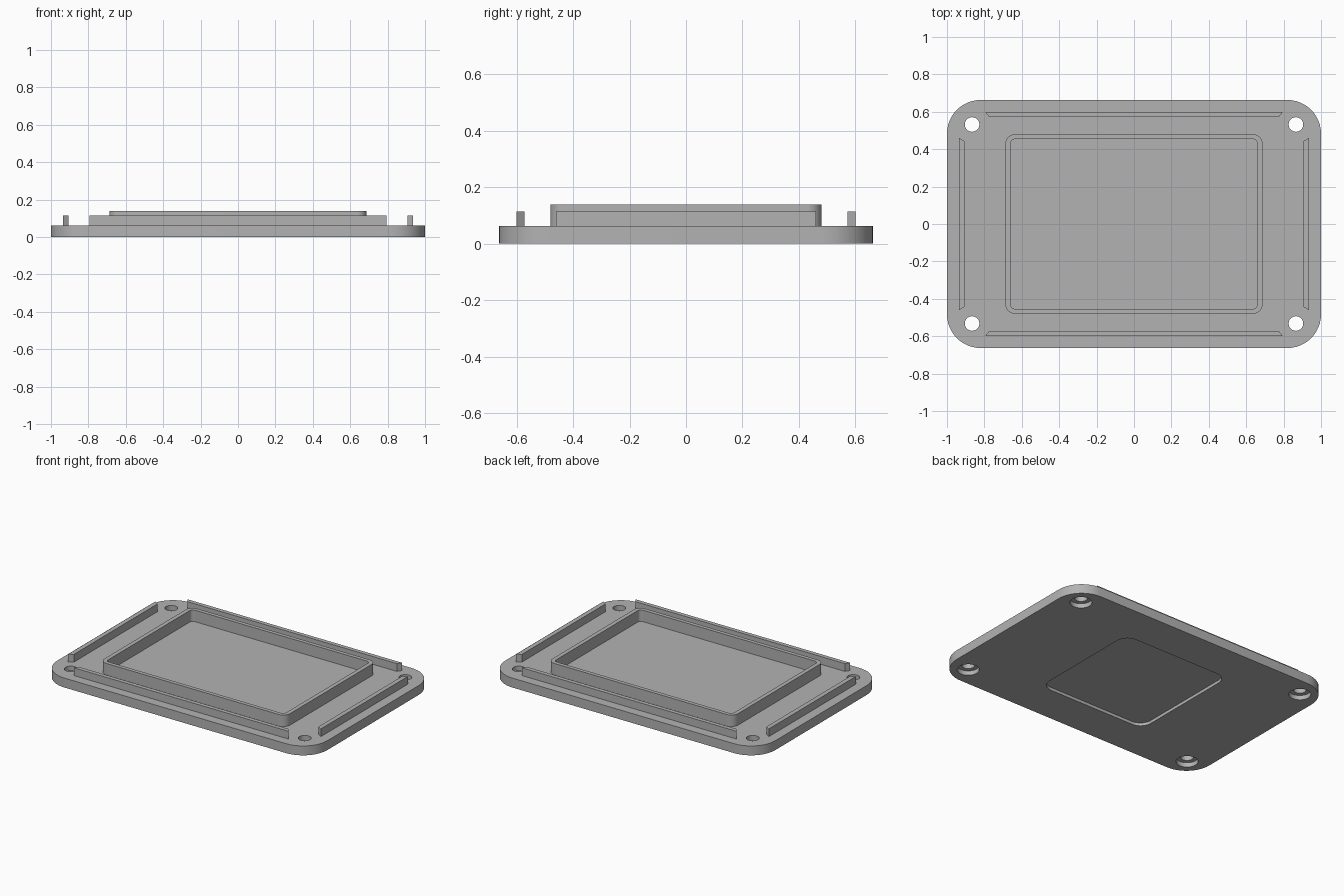
import bpy
import bmesh
from math import sin, cos, pi, radians

if "Cube" in bpy.data.objects:
    bpy.data.objects.remove(bpy.data.objects["Cube"], do_unlink=True)

grey = bpy.data.materials.new("plain grey")
grey.use_nodes = True
colour = (0.45, 0.45, 0.45, 1)
grey.diffuse_color = colour
grey.node_tree.nodes["Principled BSDF"].inputs["Base Color"].default_value = colour

PLATE_TOP = 0.063
SUNK = 0.055  # raised parts start slightly inside the plate


def prism(name, outline, z0, z1):
    """Extrude a flat outline from z0 up to z1."""
    bm = bmesh.new()
    face = bm.faces.new([bm.verts.new((x, y, z0)) for x, y in outline])
    top = bmesh.ops.extrude_face_region(bm, geom=[face])["geom"]
    verts = [v for v in top if isinstance(v, bmesh.types.BMVert)]
    bmesh.ops.translate(bm, verts=verts, vec=(0, 0, z1 - z0))
    bmesh.ops.recalc_face_normals(bm, faces=bm.faces)
    mesh = bpy.data.meshes.new(name)
    bm.to_mesh(mesh)
    bm.free()
    mesh.materials.append(grey)
    obj = bpy.data.objects.new(name, mesh)
    bpy.context.collection.objects.link(obj)
    return obj


def rounded(hx, hy, r, steps=12):
    """Rectangle of half sizes hx, hy with rounded corners."""
    points = []
    for corner, (sx, sy) in enumerate([(1, 1), (-1, 1), (-1, -1), (1, -1)]):
        for i in range(steps + 1):
            a = (corner + i / steps) * pi / 2
            points.append((sx * (hx - r) + r * cos(a), sy * (hy - r) + r * sin(a)))
    return points


def circle(cx, cy, r, n=40):
    return [(cx + r * cos(2 * pi * i / n), cy + r * sin(2 * pi * i / n)) for i in range(n)]


def activate(obj):
    bpy.ops.object.select_all(action='DESELECT')
    obj.select_set(True)
    bpy.context.view_layer.objects.active = obj


def cut(obj, cutter):
    """Subtract the cutter, then discard it."""
    cutter.hide_render = True
    mod = obj.modifiers.new("cut", 'BOOLEAN')
    mod.operation = 'DIFFERENCE'
    mod.solver = 'EXACT'
    mod.object = cutter
    activate(obj)
    bpy.ops.object.modifier_apply(modifier=mod.name)
    bpy.data.objects.remove(cutter, do_unlink=True)


def smooth(obj):
    activate(obj)
    bpy.ops.object.shade_smooth_by_angle(angle=radians(30))


# Base plate with a shallow recess underneath
plate = prism("base_plate", rounded(1, 0.663, 0.18), 0, PLATE_TOP)
cut(plate, prism("recess_cutter", rounded(0.4, 0.4, 0.08), -0.1, 0.02))

# Counterbored screw holes in the corners
for sx in (-1, 1):
    for sy in (-1, 1):
        x, y = sx * 0.866, sy * 0.532
        cut(plate, prism("bore_cutter", circle(x, y, 0.067), -0.1, 0.03))
        cut(plate, prism("hole_cutter", circle(x, y, 0.039), -0.1, 0.2))
smooth(plate)

# Raised rectangular rim
rim = prism("raised_rim", rounded(0.687, 0.48, 0.05), SUNK, 0.14)
cut(rim, prism("rim_cutter", rounded(0.659, 0.454, 0.023), 0, 0.3))
smooth(rim)

# Locating ribs along the edges, with mitred ends
for side, s in (("front", -1), ("back", 1)):
    prism(side + "_rib", [(-0.795, s * 0.6), (0.795, s * 0.6),
                          (0.775, s * 0.572), (-0.775, s * 0.572)], SUNK, 0.115)
for side, s in (("right", -1), ("left", 1)):
    prism(side + "_rib", [(s * 0.935, -0.46), (s * 0.935, 0.46),
                          (s * 0.905, 0.442), (s * 0.905, -0.442)], SUNK, 0.115)
